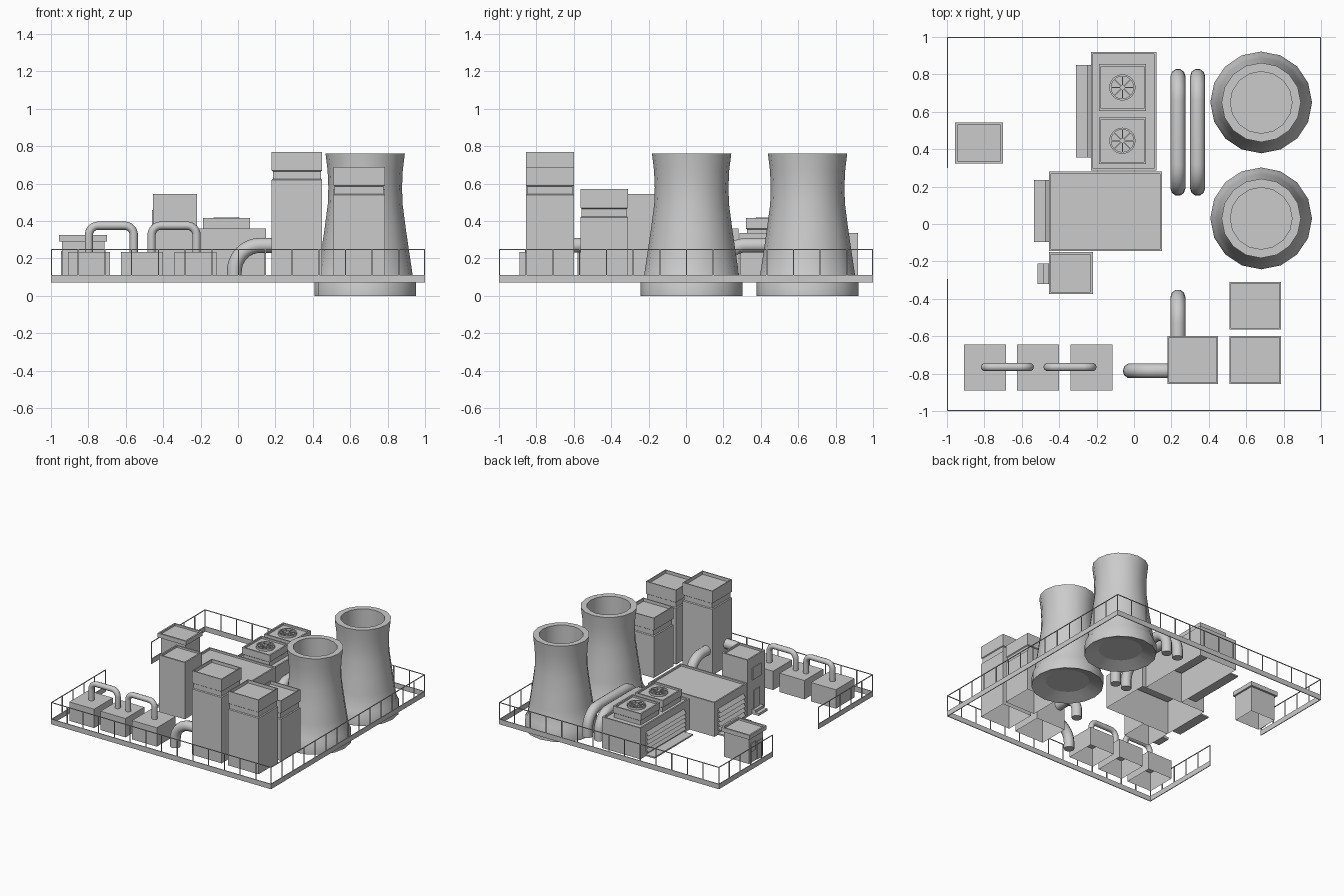
import bpy, math
from mathutils import Vector

if "Cube" in bpy.data.objects:
    bpy.data.objects.remove(bpy.data.objects["Cube"])

Z0 = 0.08  # underside of the buildings


def mesh_object(name, verts, faces, smooth=None):
    me = bpy.data.meshes.new(name)
    me.from_pydata(verts, [], faces)
    ob = bpy.data.objects.new(name, me)
    bpy.context.collection.objects.link(ob)
    if smooth:
        bpy.ops.object.select_all(action='DESELECT')
        ob.select_set(True)
        bpy.context.view_layer.objects.active = ob
        bpy.ops.object.shade_smooth_by_angle(angle=math.radians(smooth))
    return ob


def loft(name, rings, smooth=None):
    """Skin a stack of equal rings; bottom open, last ring capped."""
    n = len(rings[0])
    verts = [p for r in rings for p in r]
    faces = [(k * n + i, k * n + (i + 1) % n, (k + 1) * n + (i + 1) % n, (k + 1) * n + i)
             for k in range(len(rings) - 1) for i in range(n)]
    faces.append(tuple(range(len(verts) - n, len(verts))))
    return mesh_object(name, verts, faces, smooth)


def block(name, x0, x1, y0, y1, profile):
    """Rectangular tower: profile is a list of (inset, z)."""
    return loft(name, [[(x0 + d, y0 + d, z), (x1 - d, y0 + d, z), (x1 - d, y1 - d, z), (x0 + d, y1 - d, z)]
                       for d, z in profile])


def lathe(name, cx, cy, profile, n, smooth=30):
    return loft(name, [[(cx + r * math.cos(2 * math.pi * i / n), cy + r * math.sin(2 * math.pi * i / n), z)
                        for i in range(n)] for r, z in profile], smooth)


def box(name, x0, x1, y0, y1, z0, z1):
    verts = [(x, y, z) for z in (z0, z1) for x, y in ((x0, y0), (x1, y0), (x1, y1), (x0, y1))]
    return mesh_object(name, verts, [(3, 2, 1, 0), (4, 5, 6, 7), (0, 1, 5, 4), (1, 2, 6, 5), (2, 3, 7, 6), (3, 0, 4, 7)])


def pipe(name, pts, radius, bend, steps=8):
    """Round pipe through pts with circular corners."""
    pts = [Vector(p) for p in pts]
    path = [pts[0]]
    for a, b, c in zip(pts, pts[1:], pts[2:]):
        u, v = (a - b).normalized() * bend, (c - b).normalized() * bend
        for k in range(steps + 1):
            t = k / steps * math.pi / 2
            path.append(b + u * (1 - math.sin(t)) + v * (1 - math.cos(t)))
    path.append(pts[-1])
    cu = bpy.data.curves.new(name, 'CURVE')
    cu.dimensions = '3D'
    cu.bevel_depth = radius
    cu.bevel_resolution = 3
    cu.use_fill_caps = True
    sp = cu.splines.new('POLY')
    sp.points.add(len(path) - 1)
    for p, co in zip(sp.points, path):
        p.co = (*co, 1)
    ob = bpy.data.objects.new(name, cu)
    bpy.context.collection.objects.link(ob)
    bpy.ops.object.select_all(action='DESELECT')
    ob.select_set(True)
    bpy.context.view_layer.objects.active = ob
    bpy.ops.object.convert(target='MESH')
    bpy.ops.object.shade_smooth_by_angle(angle=math.radians(40))


# perimeter curb and fence, with a gate gap on the left side
W = 0.006
runs = [((-1, -1), (1, -1), 14), ((1, -1), (1, 1), 14), ((-1, 1), (1, 1), 14),
        ((-1, -1), (-1, -0.3), 5), ((-1, 0.3), (-1, 1), 5)]
for (ax, ay), (bx, by), n in runs:
    def inside(v, hi):  # keep thickness within the +-1 square
        lo = v if v < 0.999 else v - W
        return lo + W if hi else lo
    x0, x1, y0, y1 = inside(ax, False), inside(bx, True), inside(ay, False), inside(by, True)
    box("curb", x0, x1, y0, y1, 0.07, 0.112)
    box("fence_rail", x0, x1, y0, y1, 0.245, 0.25)
    for i in range(n + 1):
        px, py = ax + (bx - ax) * i / n, ay + (by - ay) * i / n
        px, py = inside(px, False), inside(py, False)
        box("fence_post", px, px + W, py, py + W, 0.112, 0.247)

# cooling towers
for y in (0.65, 0.03):
    lathe("cooling_tower", 0.68, y,
          [(0.165, 0.04), (0.272, 0), (0.272, 0.075), (0.254, 0.11), (0.236, 0.23), (0.217, 0.36), (0.2, 0.49),
           (0.197, 0.58), (0.201, 0.67), (0.212, 0.76), (0.165, 0.76), (0.165, 0.04)], 16, 40)

# tall stacks with a groove band and sunken roof
for x0, x1, y0, y1, h in ((0.18, 0.45, -0.855, -0.6, 0.77), (0.51, 0.785, -0.855, -0.6, 0.69),
                          (0.51, 0.785, -0.565, -0.31, 0.57)):
    block("stack", x0, x1, y0, y1,
          [(0, Z0), (0, h - 0.15), (0.007, h - 0.145), (0.007, h - 0.105), (0, h - 0.1), (0, h),
           (0.008, h), (0.008, h - 0.025)])


def walls(h, rim=0.012):
    return [(0, Z0), (0, h), (rim, h), (rim, h - 0.015)]


# main hall and fan hall
block("main_hall", -0.455, 0.15, -0.145, 0.28, walls(0.36))
block("fan_hall", -0.23, 0.12, 0.285, 0.92, walls(0.335))
# louvred doors with loading slabs on their left sides
for x, y0, y1, top in ((-0.455, -0.095, 0.235, 0.3), (-0.23, 0.355, 0.85, 0.28)):
    box("loading_slab", x - 0.08, x, y0, y1, Z0, Z0 + 0.012)
    for k in range(5):
        z = 0.115 + (top - 0.115) * k / 5
        mesh_object("louvre", [(x, y0, z + 0.03), (x, y1, z + 0.03), (x - 0.022, y1, z), (x - 0.022, y0, z),
                               (x, y0, z), (x, y1, z)],
                    [(0, 1, 2, 3), (3, 2, 5, 4), (0, 3, 4), (1, 5, 2)])

# roof fan units
for cy in (0.73, 0.445):
    block("fan_unit", -0.188, 0.065, cy - 0.125, cy + 0.125,
          [(0.006, 0.32), (0.006, 0.355), (0, 0.36), (0, 0.415), (0.012, 0.415), (0.012, 0.4)])
    cx = -0.062
    lathe("fan_ring", cx, cy, [(0.07, 0.4), (0.07, 0.418), (0.06, 0.418), (0.06, 0.402)], 24)
    lathe("fan_hub", cx, cy, [(0.014, 0.4), (0.014, 0.416)], 12)
    for k in range(8):
        blade = box("fan_blade", 0.01, 0.064, -0.003, 0.003, 0.406, 0.413)
        blade.location = (cx, cy, 0)
        blade.rotation_euler.z = k * math.pi / 4

# office tower with steps, door and window
block("office", -0.455, -0.22, -0.375, -0.15, walls(0.545))
box("office_step", -0.515, -0.455, -0.32, -0.21, Z0, 0.1)
box("office_step", -0.485, -0.455, -0.32, -0.21, 0.1, 0.12)
box("office_door", -0.461, -0.455, -0.305, -0.225, 0.12, 0.27)
box("office_window", -0.461, -0.455, -0.32, -0.21, 0.36, 0.46)

# gate house with overhanging roof
block("gate_house", -0.94, -0.715, 0.34, 0.525, [(0, Z0), (0, 0.295)])
block("gate_house_roof", -0.957, -0.7, 0.323, 0.542, [(0.018, 0.29), (0, 0.29), (0, 0.325), (0.013, 0.325), (0.013, 0.31)])
box("gate_house_door", -0.946, -0.94, 0.36, 0.42, Z0, 0.23)
box("gate_house_window", -0.946, -0.94, 0.44, 0.505, 0.17, 0.24)

# front transformer boxes and linking pipes
for x in (-0.91, -0.625, -0.34):
    block("pump_box", x, x + 0.225, -0.89, -0.645, [(0, Z0), (0, 0.235)])
for a, b in ((-0.797, -0.557), (-0.462, -0.222)):
    pipe("link_pipe", [(a, -0.765, 0.225), (a, -0.765, 0.375), (b, -0.765, 0.375), (b, -0.765, 0.225)], 0.022, 0.05)

# large pipes: two arches and two elbows leaving the tallest stack
for x in (0.235, 0.34):
    pipe("arch_pipe", [(x, 0.19, 0.07), (x, 0.19, 0.27), (x, 0.79, 0.27), (x, 0.79, 0.07)], 0.04, 0.13)
pipe("stack_pipe_left", [(-0.02, -0.785, 0.07), (-0.02, -0.785, 0.27), (0.19, -0.785, 0.27)], 0.04, 0.14)
pipe("stack_pipe_back", [(0.235, -0.39, 0.07), (0.235, -0.39, 0.27), (0.235, -0.61, 0.27)], 0.04, 0.14)
